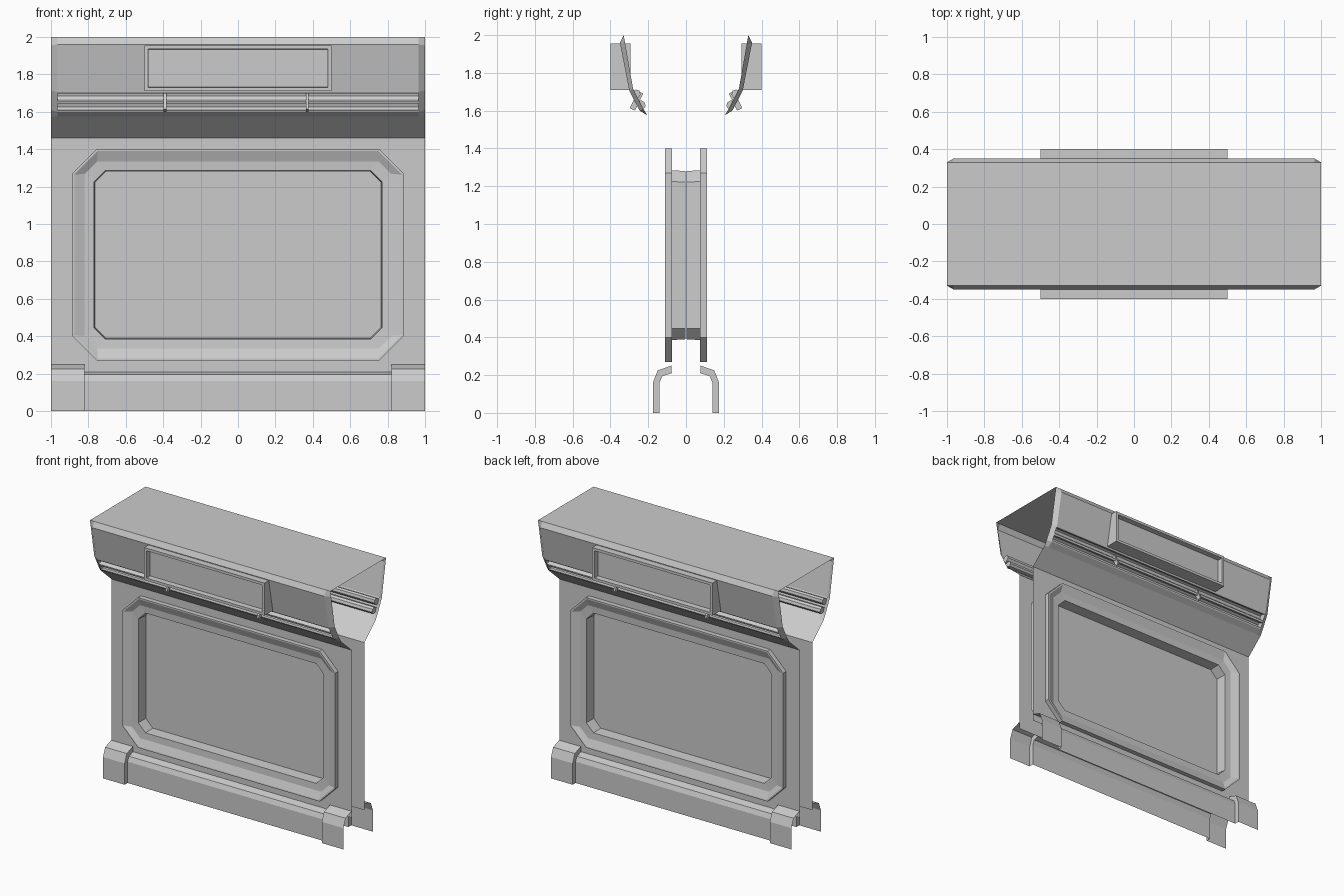
import bpy, bmesh, math
from mathutils import Matrix

if "Cube" in bpy.data.objects:
    bpy.data.objects.remove(bpy.data.objects["Cube"])


def grid(bm, rows, closed=False):
    """Skin quads between consecutive rows of 3D points."""
    vs = [[bm.verts.new(p) for p in row] for row in rows]
    n = len(rows[0])
    for a, b in zip(vs, vs[1:]):
        for i in range(n if closed else n - 1):
            j = (i + 1) % n
            bm.faces.new((a[i], a[j], b[j], b[i]))
    return vs


def at(x, profile):
    return [(x, y, z) for y, z in profile]


def finish(name, bm, shell=True):
    """Make the front part and a copy turned half round for the back."""
    bmesh.ops.remove_doubles(bm, verts=bm.verts, dist=1e-5)
    bmesh.ops.recalc_face_normals(bm, faces=bm.faces)
    bm.normal_update()
    # open shells must face outwards (towards -y on the front)
    if shell and sum(f.normal.y * f.calc_area() for f in bm.faces) > 0:
        bmesh.ops.reverse_faces(bm, faces=bm.faces)
    mesh = bpy.data.meshes.new(name)
    bm.to_mesh(mesh)
    bm.free()
    for side, angle in (("front", 0), ("back", math.pi)):
        ob = bpy.data.objects.new(f"{side}_{name}", mesh)
        ob.matrix_world = Matrix.Rotation(angle, 4, 'Z')
        bpy.context.collection.objects.link(ob)


def octagon(hx, hz, c, y, zc=0.835):
    return [(sx * x, y, zc + sz * z) for sx, sz, pts in (
        (1, 1, ((hx, hz - c), (hx - c, hz))),
        (-1, 1, ((hx - c, hz), (hx, hz - c))),
        (-1, -1, ((hx, hz - c), (hx - c, hz))),
        (1, -1, ((hx - c, hz), (hx, hz - c)))) for x, z in pts]


# Wall with octagonal raised frame and recessed panel
WALL = -0.075
bm = bmesh.new()
outer = [(x, WALL, z) for x, z in ((1, 1.46), (-1, 1.46), (-1, 0.2), (1, 0.2)) for _ in (0, 1)]
rings = [octagon(h, h - 0.32, c, y) for h, c, y in (
    (0.885, 0.13, WALL), (0.885, 0.13, -0.11), (0.875, 0.126, -0.11),
    (0.82, 0.067, -0.088), (0.77, 0.06, -0.085), (0.765, 0.058, -0.003))]
# wall surround: quads along the sides, triangles in the corners
for i in range(8):
    j = (i + 1) % 8
    pts = [rings[0][i], rings[0][j], outer[j]] + ([outer[i]] if outer[i] != outer[j] else [])
    bm.faces.new([bm.verts.new(p) for p in pts])
vs = grid(bm, rings, closed=True)
bm.faces.new(vs[-1])
finish("wall_panel", bm)

# Base trim between the corner blocks
inner = [(-0.14, 0), (-0.14, 0.16), (-0.125, 0.195), (WALL, 0.21)]
block = [(-0.175, 0), (-0.175, 0.16), (-0.15, 0.225), (WALL - 0.003, 0.25)]
bm = bmesh.new()
grid(bm, [at(-0.82, inner), at(0.82, inner)])
finish("base_trim", bm)

# Base corner blocks
bm = bmesh.new()
for s in (-1, 1):
    grid(bm, [at(s * 0.82, inner), at(s * 0.82, block), at(s, block)])
finish("base_block", bm)

# Header: bevelled ends, long face with a double rail channel
END = [(-0.33, 2), (-0.322, 1.955), (-0.28, 1.715), (-0.226, 1.61), (-0.205, 1.575)]
MID = [(-0.33, 2), (-0.35, 1.96), (-0.30, 1.705), (-0.245, 1.6), (-0.205, 1.575)]
CHANNEL = [(-0.295, 1.697), (-0.264, 1.712), (-0.246, 1.705), (-0.241, 1.685),
           (-0.252, 1.668), (-0.274, 1.658), (-0.268, 1.643), (-0.238, 1.655),
           (-0.22, 1.645), (-0.213, 1.625), (-0.224, 1.61), (-0.25, 1.61)]
bm = bmesh.new()
full = MID[:3] + CHANNEL + MID[3:]
grid(bm, [at(-0.965, full), at(0.965, full)])
for s in (-1, 1):
    grid(bm, [at(s, END), at(s * 0.965, MID)])
    bm.faces.new([bm.verts.new(p) for p in at(s * 0.965, MID[2:3] + CHANNEL + MID[3:4])])
finish("header", bm)

# Soffit under the header, and roof
bm = bmesh.new()
soffit = [(-0.205, 1.575), (WALL, 1.46)]
grid(bm, [at(-1, soffit), at(1, soffit)])
finish("soffit", bm)
bm = bmesh.new()
roof = [(0, 2), (-0.33, 2)]
grid(bm, [at(1, roof), at(-1, roof)])
bm.normal_update()
finish("roof", bm, shell=False)

# Sign box with inset screen
bm = bmesh.new()


def rect(inset, y):
    x, a, b = 0.5 - inset, 1.71 + inset, 1.955 - inset
    return [(-x, y, a), (x, y, a), (x, y, b), (-x, y, b)]


vs = grid(bm, [rect(0, -0.295), rect(0, -0.4), rect(0.02, -0.4), rect(0.022, -0.36)], closed=True)
bm.faces.new(vs[0])
bm.faces.new(vs[-1])
finish("sign_box", bm, shell=False)

# Small clamps across the rails
bm = bmesh.new()
for x in (-0.39, 0.37):
    m = (Matrix.Translation((x, -0.262, 1.652)) @ Matrix.Rotation(math.radians(-26), 4, 'X')
         @ Matrix.Diagonal((0.014, 0.03, 0.1, 1)))
    bmesh.ops.create_cube(bm, size=1, matrix=m)
finish("rail_clamp", bm, shell=False)
